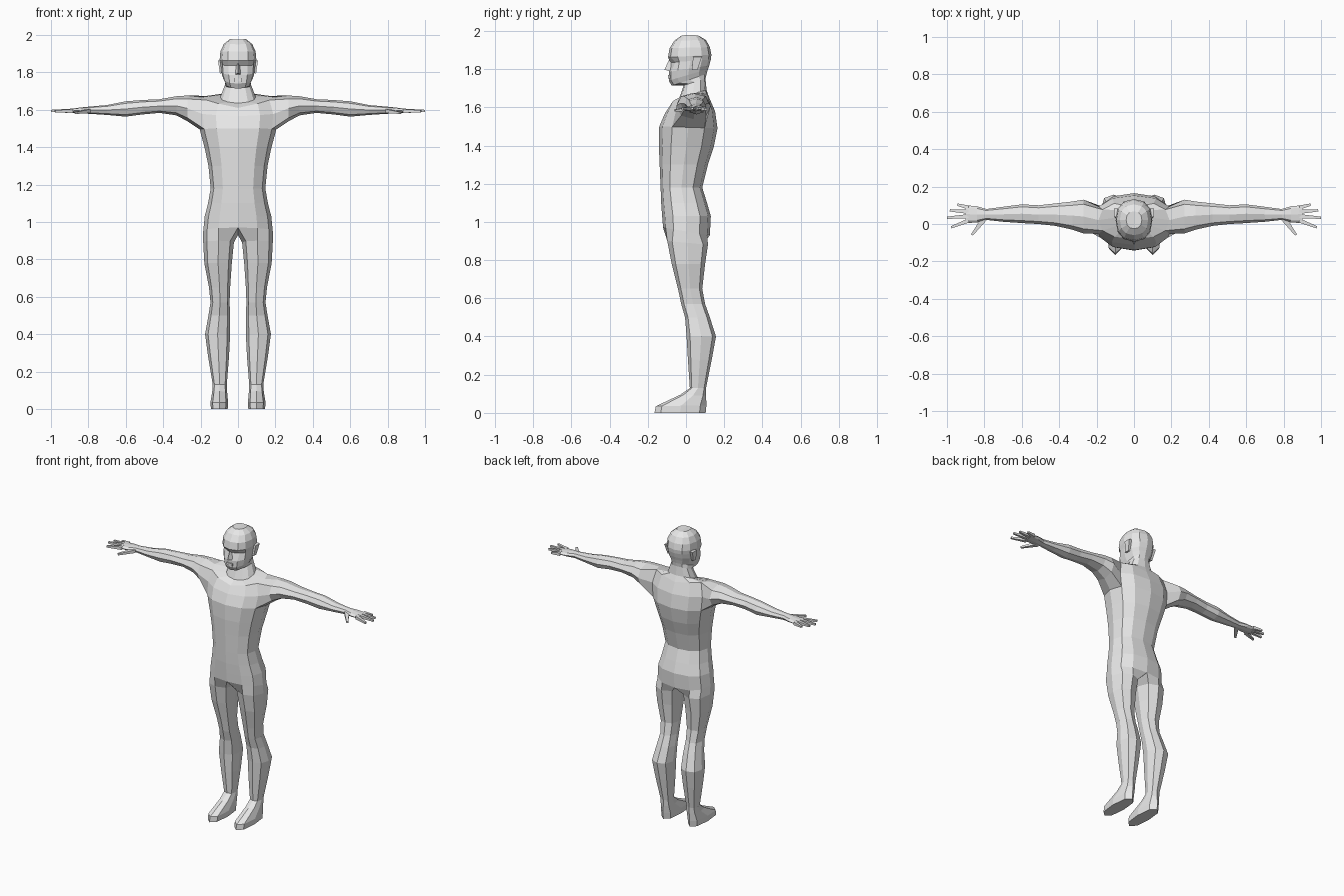
import bpy, bmesh, math
from mathutils import Vector

grey = bpy.data.materials.new("plain_grey")
grey.diffuse_color = (0.8, 0.8, 0.8, 1)


def spow(v, p):
    return math.copysign(abs(v) ** p, v)


def oval(deg, p):
    """Point on a slightly boxy unit oval."""
    a = math.radians(deg)
    c, s = math.cos(a), math.sin(a)
    c = 0 if abs(c) < 1e-6 else c
    s = 0 if abs(s) < 1e-6 else s
    return spow(c, p), spow(s, p)


def half_ring(zf, zb, bump, hw, yf, yb, p=0.85):
    """Seven points round the right half of the trunk or head, front to back."""
    pts = []
    for i in range(7):
        c, s = oval(-90 + 30 * i, p)
        pts.append(Vector((hw * c, (yf + yb) / 2 + (yb - yf) / 2 * s,
                           zf + (zb - zf) * (s + 1) / 2 + bump * c)))
    return pts


def leg_ring(zf, zb, xi, xo, yf, yb):
    pts = []
    for i in range(8):
        c, s = oval((i - 3) * 45, 0.8)
        pts.append(Vector(((xi + xo) / 2 + (xo - xi) / 2 * c,
                           (yf + yb) / 2 + (yb - yf) / 2 * s,
                           zf + (zb - zf) * (s + 1) / 2)))
    return pts


def arm_ring(x, yf, yb, zb, zt):
    pts = []
    for k in range(8):
        c, s = oval(-90 + 45 * k, 0.9)
        pts.append(Vector((x, (yf + yb) / 2 + (yb - yf) / 2 * c,
                           (zb + zt) / 2 + (zt - zb) / 2 * s)))
    return pts


def finish(bm, name, mirror=True):
    bmesh.ops.recalc_face_normals(bm, faces=bm.faces)
    me = bpy.data.meshes.new(name)
    bm.to_mesh(me)
    bm.free()
    me.materials.append(grey)
    ob = bpy.data.objects.new(name, me)
    bpy.context.collection.objects.link(ob)
    if mirror:
        ob.modifiers.new("mirror", 'MIRROR').merge_threshold = 0.0005
    return ob


def add_ring(bm, pts):
    return [bm.verts.new(p) for p in pts]


def extend(bm, loop, rings):
    """Continue a closed loop of vertices through more rings and cap the end."""
    n = len(loop)
    for pts in rings:
        new = add_ring(bm, pts)
        for i in range(n):
            j = (i + 1) % n
            bm.faces.new((loop[i], loop[j], new[j], new[i]))
        loop = new
    bm.faces.new(loop)


def bar(name, a, b, size_a, size_b, mirror=True):
    """Tapered four-sided bar from a to b; sizes are (across, up)."""
    a, b = Vector(a), Vector(b)
    d = (b - a).normalized()
    side = Vector((0, 0, 1)).cross(d)
    side = side.normalized() if side.length > 0.3 else Vector((0, 1, 0))
    up = d.cross(side)
    bm = bmesh.new()
    bmesh.ops.create_cube(bm, size=1)
    for v in bm.verts:
        end, (w, h) = (b, size_b) if v.co.x > 0 else (a, size_a)
        v.co = end + side * (v.co.y * w) + up * (v.co.z * h)
    return finish(bm, name, mirror)


# Trunk, neck and head rings: front z, back z, side lift, half width, front y, back y
TRUNK = [
    (0.97, 0.93, 0, 0.186, -0.12, 0.125),
    (1.03, 1.03, 0, 0.178, -0.125, 0.13),
    (1.10, 1.10, 0, 0.16, -0.13, 0.11),
    (1.18, 1.18, 0, 0.146, -0.133, 0.085),
    (1.30, 1.30, 0, 0.158, -0.138, 0.115),
    (1.40, 1.39, 0, 0.178, -0.142, 0.145),
    (1.50, 1.49, 0, 0.205, -0.14, 0.165),
    (1.565, 1.58, 0.01, 0.213, -0.112, 0.152),
    (1.61, 1.65, 0.037, 0.19, -0.08, 0.122),
    (1.635, 1.69, 0.005, 0.095, -0.04, 0.108),
    (1.715, 1.75, 0, 0.07, -0.012, 0.102),
]
HEAD = [
    (1.713, 1.775, 0, 0.068, -0.075, 0.108),
    (1.74, 1.80, 0, 0.08, -0.09, 0.115),
    (1.785, 1.82, 0, 0.09, -0.09, 0.122),
    (1.835, 1.85, 0, 0.093, -0.082, 0.13),
    (1.862, 1.875, 0, 0.098, -0.094, 0.133),
    (1.91, 1.915, 0, 0.094, -0.086, 0.125),
    (1.95, 1.952, 0, 0.076, -0.06, 0.105),
    (1.974, 1.974, 0.004, 0.042, -0.025, 0.068),
]
ARM = [
    (0.27, -0.05, 0.13, 1.538, 1.676),
    (0.33, -0.03, 0.12, 1.57, 1.672),
    (0.42, -0.01, 0.11, 1.583, 1.656),
    (0.51, 0.0, 0.10, 1.575, 1.652),
    (0.60, 0.005, 0.105, 1.563, 1.645),
    (0.70, 0.012, 0.092, 1.572, 1.625),
    (0.79, 0.022, 0.08, 1.578, 1.617),
    (0.84, 0.008, 0.095, 1.58, 1.612),
    (0.90, 0.005, 0.10, 1.582, 1.605),
]
# Leg and foot rings: front z, back z, inner x, outer x, front y, back y
LEG = [
    (0.90, 0.88, 0.022, 0.186, -0.098, 0.115),
    (0.78, 0.78, 0.033, 0.18, -0.075, 0.10),
    (0.65, 0.65, 0.042, 0.155, -0.042, 0.085),
    (0.57, 0.57, 0.045, 0.147, -0.025, 0.10),
    (0.50, 0.50, 0.042, 0.158, -0.005, 0.125),
    (0.40, 0.40, 0.042, 0.176, 0.003, 0.157),
    (0.28, 0.28, 0.048, 0.16, 0.01, 0.135),
    (0.13, 0.13, 0.06, 0.135, 0.02, 0.105),
    (0.095, 0.09, 0.058, 0.138, -0.03, 0.105),
    (0.035, 0.04, 0.053, 0.147, -0.158, 0.107),
    (0.0, 0.0, 0.055, 0.145, -0.165, 0.103),
]

bm = bmesh.new()
rows = [add_ring(bm, half_ring(*r)) for r in TRUNK + HEAD]
ARMPIT, SHOULDER = 6, 8
for r in range(len(rows) - 1):
    for i in range(6):
        if ARMPIT <= r < SHOULDER and i in (2, 3):
            continue                       # opening for the arm
        bm.faces.new((rows[r][i], rows[r][i + 1], rows[r + 1][i + 1], rows[r + 1][i]))
bm.faces.new(rows[-1])                     # crown

# Eye sockets pressed back under the brow
rows[len(TRUNK) + 3][1].co.y += 0.014

# Arm and palm grow out of the shoulder opening
A, B, C = rows[ARMPIT:SHOULDER + 1]
extend(bm, [A[3], A[4], B[4], C[4], C[3], C[2], B[2], A[2]],
       [arm_ring(*a) for a in ARM])

# Leg and foot grow out of the pelvis rim, closed by a crotch point
crotch = bm.verts.new((0, 0.01, 0.93))
extend(bm, rows[0] + [crotch], [leg_ring(*l) for l in LEG])
finish(bm, "body")

# Fingers and thumb
for name, a, b in (
        ("index_finger", (0.885, 0.018, 1.593), (0.978, -0.018, 1.592)),
        ("middle_finger", (0.885, 0.042, 1.595), (1.0, 0.033, 1.594)),
        ("ring_finger", (0.885, 0.065, 1.595), (0.985, 0.073, 1.593)),
        ("little_finger", (0.885, 0.088, 1.593), (0.945, 0.104, 1.59)),
        ("thumb", (0.80, 0.03, 1.593), (0.866, -0.058, 1.583))):
    thick = 0.03 if name == "thumb" else 0.022
    bar(name, a, b, (thick, 0.021), (0.012, 0.011))

# Ears
bar("ear", (0.09, 0.045, 1.795), (0.097, 0.06, 1.865), (0.03, 0.014), (0.045, 0.02))

# Nose wedge
bm = bmesh.new()
nose = [bm.verts.new(p) for p in (
    (-0.018, -0.078, 1.787), (0.018, -0.078, 1.787), (0, -0.113, 1.797),
    (-0.008, -0.075, 1.85), (0.008, -0.075, 1.85), (0, -0.088, 1.85))]
for f in ((0, 1, 2), (3, 5, 4), (0, 2, 5, 3), (1, 4, 5, 2), (0, 3, 4, 1)):
    bm.faces.new([nose[i] for i in f])
finish(bm, "nose", mirror=False)

# Lips
bar("lips", (-0.022, -0.083, 1.76), (0.022, -0.083, 1.76), (0.022, 0.016), (0.022, 0.016), mirror=False)
